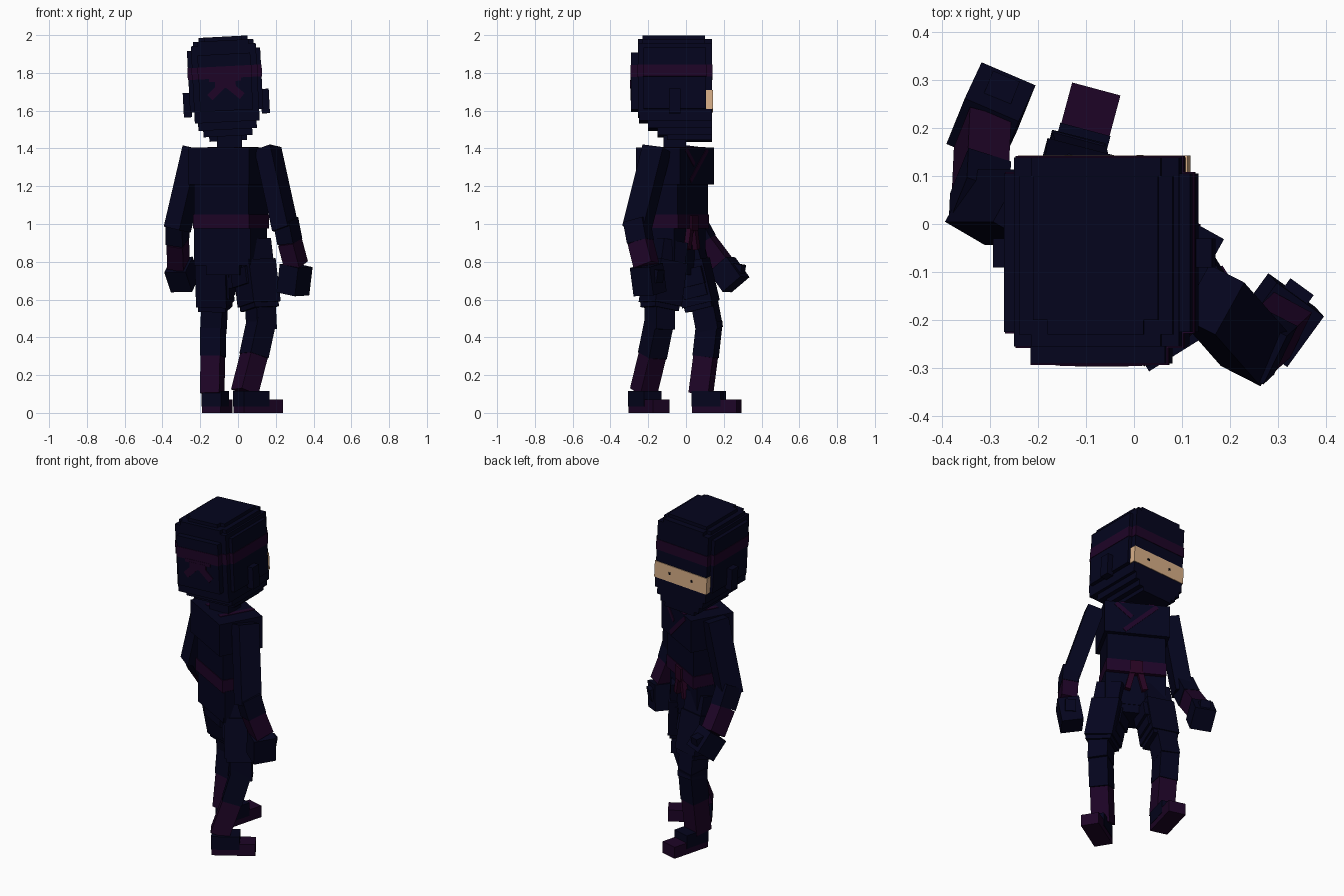
import bpy, bmesh, math
from mathutils import Vector, Matrix

if "Cube" in bpy.data.objects:
    bpy.data.objects.remove(bpy.data.objects["Cube"])


def material(name, rgb):
    m = bpy.data.materials.new(name)
    m.diffuse_color = (*rgb, 1)
    m.use_nodes = True
    m.node_tree.nodes["Principled BSDF"].inputs["Base Color"].default_value = m.diffuse_color
    return m


NAVY = material("dark navy cloth", (0.0012, 0.0013, 0.0125))
PURPLE = material("dark purple wrap", (0.0125, 0.0012, 0.0195))
MAGENTA = material("magenta belt knot", (0.020, 0.001, 0.015))
SKIN = material("skin", (0.69, 0.43, 0.245))
BLACK = material("black", (0.001, 0.001, 0.003))


def box(name, lo, hi, mat, frame=Matrix()):
    """Box between two corners, placed in a local frame."""
    lo, hi = Vector(lo), Vector(hi)
    bm = bmesh.new()
    bmesh.ops.create_cube(bm, size=1)
    size = Vector([abs(c) for c in hi - lo])
    bm.transform(frame @ Matrix.Translation((lo + hi) / 2) @ Matrix.Diagonal((*size, 1)))
    mesh = bpy.data.meshes.new(name)
    bm.to_mesh(mesh)
    bm.free()
    mesh.materials.append(mat)
    ob = bpy.data.objects.new(name, mesh)
    bpy.context.collection.objects.link(ob)
    return ob


def limb(name, p, q, w, d, yaw, mat):
    """Box running from p to q, with its width axis turned by yaw."""
    p, q = Vector(p), Vector(q)
    z = (p - q).normalized()
    side = Vector((math.cos(math.radians(yaw)), math.sin(math.radians(yaw)), 0))
    y = z.cross(side).normalized()
    x = y.cross(z)
    frame = Matrix((x, y, z)).transposed().to_4x4()
    frame.translation = (p + q) / 2
    h = (p - q).length / 2
    return box(name, (-w / 2, -d / 2, -h), (w / 2, d / 2, h), mat, frame)


def turned(x, y, z, yaw):
    return Matrix.Translation((x, y, z)) @ Matrix.Rotation(math.radians(yaw), 4, 'Z')


# Head: stacked layers, leaning slightly to one side
HEAD = Matrix.Translation((-0.065, 0, 1.7)) @ Matrix.Rotation(math.radians(-3), 4, 'Y')
layers = [  # bottom, top, half width, back, front
    (0.22, 0.292, 0.13, -0.20, 0.10),
    (0.22, 0.292, 0.10, -0.23, 0.10),
    (0.20, 0.272, 0.16, -0.23, 0.10),
    (0.20, 0.272, 0.135, -0.255, 0.138),
    (-0.13, 0.25, 0.172, -0.255, 0.138),
    (-0.10, 0.225, 0.194, -0.225, 0.105),
    (-0.10, 0.20, 0.14, -0.29, 0.13),
    (-0.16, -0.09, 0.172, -0.25, 0.138),
    (-0.20, -0.15, 0.155, -0.20, 0.138),
    (-0.235, -0.19, 0.13, -0.15, 0.138),
    (-0.26, -0.23, 0.10, -0.10, 0.138),
]
for z0, z1, hx, y0, y1 in layers:
    box("hood_layer", (-hx, y0, z0), (hx, y1, z1), NAVY, HEAD)
for hx, y0, y1 in ((0.197, -0.228, 0.108), (0.175, -0.258, 0.141), (0.143, -0.293, 0.13)):
    box("headband", (-hx, y0, 0.072), (hx, y1, 0.135), PURPLE, HEAD)
box("face_opening", (-0.177, 0.10, -0.10), (0.177, 0.142, 0.0), SKIN, HEAD)
for s in (-1, 1):
    box("ear_flap", (s * 0.185, -0.09, -0.125), (s * 0.228, -0.03, 0.005), NAVY, HEAD)
    box("eye", (s * 0.075 - 0.007, 0.138, -0.056), (s * 0.075 + 0.007, 0.1435, -0.042), BLACK, HEAD)
    # crossed headband tails on the back of the head
    tilt = HEAD @ Matrix.Translation((s * 0.045, -0.29, 0.01)) @ Matrix.Rotation(s * math.radians(42), 4, 'Y')
    box("headband_tail", (-0.055, -0.004, -0.02), (0.055, 0.004, 0.02), PURPLE, tilt)
box("headband_knot", (-0.085, -0.295, 0.055), (0.085, -0.288, 0.075), PURPLE, HEAD)
box("headband_knot_lower", (-0.055, -0.296, 0.02), (0.055, -0.288, 0.06), PURPLE, HEAD)
box("neck", (-0.11, -0.12, 1.36), (0.02, 0.0, 1.5), NAVY)

# Torso, twisted about the vertical
YAW = -29
TORSO = turned(-0.04, -0.06, 0, YAW)
box("chest", (-0.185, -0.13, 1.21), (0.185, 0.135, 1.405), NAVY, TORSO)
box("abdomen", (-0.165, -0.10, 1.04), (0.165, 0.11, 1.22), NAVY, TORSO)
box("belt", (-0.170, -0.104, 0.975), (0.170, 0.113, 1.05), PURPLE, TORSO)
box("hips", (-0.172, -0.09, 0.78), (0.172, 0.09, 0.98), NAVY, TORSO)
box("crotch", (-0.10, -0.085, 0.73), (0.10, 0.087, 0.81), NAVY, TORSO)
box("belt_knot", (-0.035, 0.09, 0.965), (0.035, 0.125, 1.045), MAGENTA, TORSO)
for s in (-1, 1):
    tail = TORSO @ Matrix.Translation((s * 0.035, 0.105, 0.925)) @ Matrix.Rotation(-s * math.radians(14), 4, 'Y')
    box("belt_tail", (-0.016, -0.014, -0.06), (0.016, 0.014, 0.06), MAGENTA, tail)
# crossing chest straps
for x, z, length, angle in ((-0.02, 1.31, 0.25, 42), (0.075, 1.355, 0.12, -42)):
    strap = TORSO @ Matrix.Translation((x, 0.135, z)) @ Matrix.Rotation(math.radians(angle), 4, 'Y')
    box("chest_strap", (-length / 2, -0.003, -0.013), (length / 2, 0.003, 0.013), PURPLE, strap)
for s in (-1, 1):
    box("collar_strap", (s * 0.08 - 0.014, -0.08, 1.40), (s * 0.08 + 0.014, 0.135, 1.408), PURPLE, TORSO)

# Arms: shoulder, elbow, wrist and knuckles, then forearm and hand turn
arms = {
    "left": ((-0.222, 0.035, 1.40), (-0.322, 0.035, 0.99), (-0.315, 0.19, 0.785), (-0.28, 0.265, 0.68), -22, -22),
    "right": ((0.158, -0.155, 1.40), (0.252, -0.262, 0.99), (0.308, -0.21, 0.78), (0.29, -0.19, 0.63), -26, -36),
}
for side, (shoulder, elbow, wrist, knuckle, turn, yaw) in arms.items():
    mid = Vector(elbow).lerp(Vector(wrist), 0.4)
    limb(side + "_upper_arm", shoulder, Vector(elbow) - Vector((0, 0, 0.02)), 0.097, 0.125, YAW, NAVY)
    limb(side + "_elbow", Vector(elbow) + Vector((0, 0, 0.03)), mid, 0.094, 0.115, turn, NAVY)
    limb(side + "_forearm_wrap", mid, wrist, 0.09, 0.11, turn, PURPLE)
    limb(side + "_hand", wrist, knuckle, 0.122, 0.13, yaw, NAVY)
    thumb = Vector(wrist).lerp(Vector(knuckle), 0.5)
    ahead = Vector((-math.sin(math.radians(yaw)), math.cos(math.radians(yaw)), 0.2)) * 0.08
    limb(side + "_thumb", thumb + Vector((0, 0, 0.03)), thumb + ahead, 0.06, 0.07, yaw, NAVY)

# Legs: hip, trouser hem, knee, ankle; foot centre and turns
legs = {
    "left": ((-0.13, 0.0, 0.91), (-0.12, 0.085, 0.55), (-0.13, 0.125, 0.46), (-0.137, 0.078, 0.10),
             (-0.11, 0.163), -15),
    "right": ((0.072, -0.092, 0.91), (0.115, -0.14, 0.55), (0.125, -0.14, 0.46), (0.035, -0.225, 0.11),
              (0.108, -0.195), -58),
}
for side, (hip, hem, knee, ankle, foot, yaw) in legs.items():
    hip, hem, knee, ankle = map(Vector, (hip, hem, knee, ankle))
    limb(side + "_trouser", hip, hem, 0.15, 0.15, yaw, NAVY)
    limb(side + "_trouser_flare", hip.lerp(hem, 0.3), hip.lerp(hem, 0.93), 0.166, 0.168, yaw, NAVY)
    # stepped hem on the inner side
    inward = Vector((0.02 if side == "left" else -0.02, 0, 0))
    for k, low in ((1, 0.82), (1.8, 0.65)):
        limb(side + "_inner_hem", hip.lerp(hem, 0.4) + inward * k, hip.lerp(hem, low) + inward * k,
             0.15, 0.13, yaw, NAVY)
    limb(side + "_thigh", hem + Vector((0, 0, 0.1)), knee - Vector((0, 0, 0.02)), 0.115, 0.12, yaw, NAVY)
    mid = knee.lerp(ankle, 0.45)
    limb(side + "_shin", knee + Vector((0, 0, 0.03)), mid, 0.112, 0.115, yaw, NAVY)
    limb(side + "_shin_wrap", mid, ankle, 0.106, 0.108, yaw, PURPLE)
    base = turned(foot[0], foot[1], 0, yaw)
    box(side + "_sole", (-0.052, -0.122, 0.0), (0.052, 0.122, 0.035), PURPLE, base)
    box(side + "_toe", (-0.052, 0.03, 0.03), (0.052, 0.122, 0.07), PURPLE, base)
    box(side + "_heel", (-0.054, -0.124, 0.035), (0.054, 0.035, 0.115), NAVY, base)
